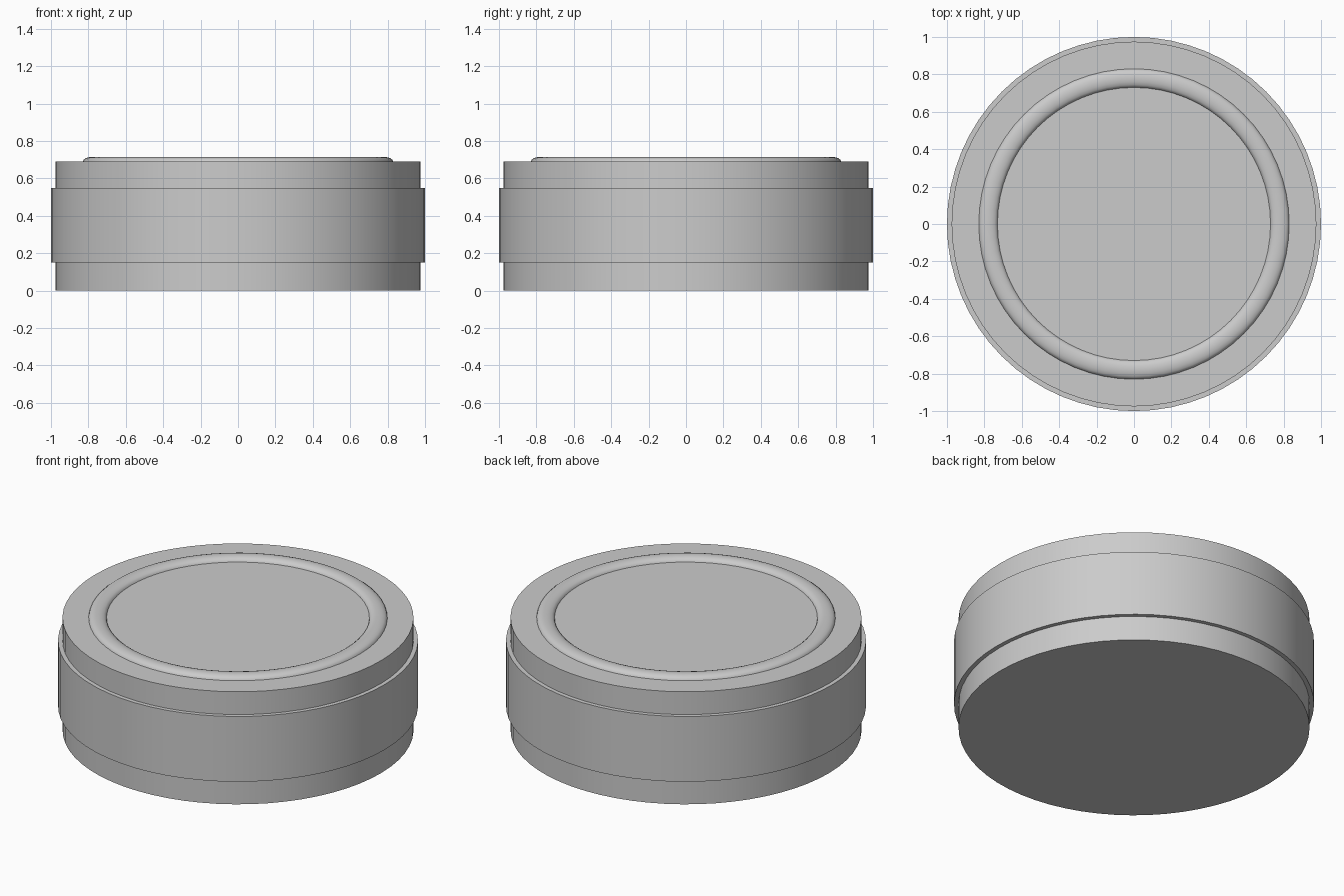
import bpy
import math

if "Cube" in bpy.data.objects:
    bpy.data.objects.remove(bpy.data.objects["Cube"])

SIDES = 64


def smooth(obj, name):
    obj.name = name
    bpy.ops.object.shade_smooth_by_angle(angle=math.radians(35))
    return obj


def drum(name, radius, bottom, top):
    bpy.ops.mesh.primitive_cylinder_add(vertices=SIDES, radius=radius, depth=top - bottom,
                                        location=(0, 0, (bottom + top) / 2))
    return smooth(bpy.context.object, name)


# Main round tin and the wider label band wrapped around it
drum("tin_body", 0.975, 0.0, 0.69)
drum("side_band", 1.0, 0.15, 0.55)

# Flattened raised ring on the lid
bpy.ops.mesh.primitive_torus_add(major_radius=0.78, minor_radius=0.05, major_segments=SIDES,
                                 minor_segments=16, location=(0, 0, 0.69))
ring = bpy.context.object
ring.scale.z = 0.5
bpy.ops.object.transform_apply(location=False, rotation=False, scale=True)
smooth(ring, "lid_ring")
